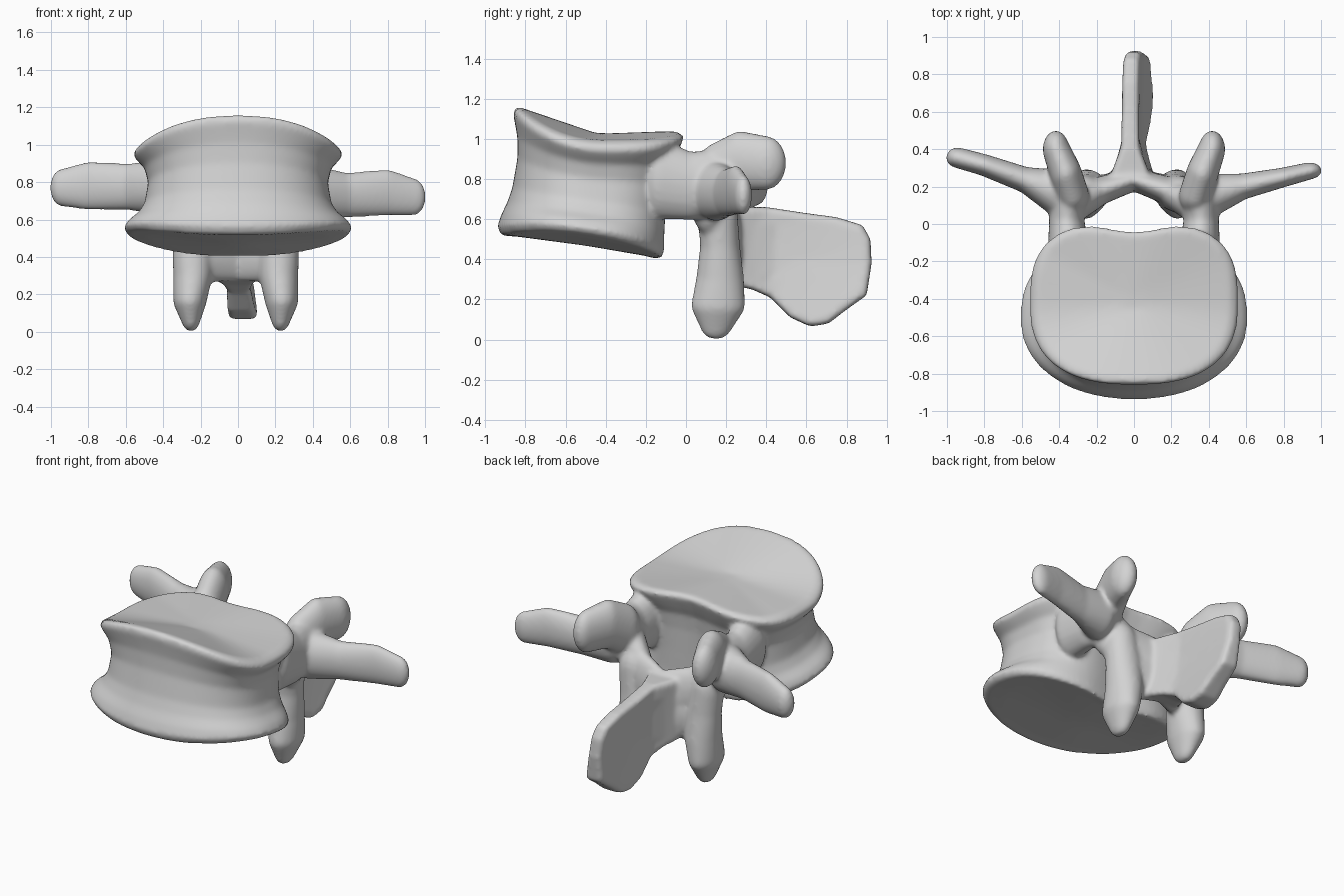
import bpy, bmesh
from math import sin, cos, pi, exp, copysign

cube = bpy.data.objects.get("Cube")
if cube:
    bpy.data.objects.remove(cube, do_unlink=True)

bone = bpy.data.materials.new("bone_grey")
bone.use_nodes = True
colour = (0.65, 0.65, 0.65, 1)
bone.diffuse_color = colour
bone.node_tree.nodes["Principled BSDF"].inputs["Base Color"].default_value = colour

parts = []


def add_part(name, bm):
    bmesh.ops.recalc_face_normals(bm, faces=bm.faces)
    mesh = bpy.data.meshes.new(name)
    bm.to_mesh(mesh)
    bm.free()
    obj = bpy.data.objects.new(name, mesh)
    bpy.context.collection.objects.link(obj)
    parts.append(obj)


# Unit ball points shared by all limbs
ball = bmesh.new()
bmesh.ops.create_icosphere(ball, subdivisions=3, radius=1)
ball_points = [v.co.copy() for v in ball.verts]
ball.free()


def limb(name, stations, side=1, shift=0):
    """Tapered limb: hulls between neighbouring ellipsoids (centre, radii)."""
    for i, pair in enumerate(zip(stations, stations[1:])):
        bm = bmesh.new()
        for x, y, z, rx, ry, rz in pair:
            for p in ball_points:
                bm.verts.new((x * side + shift + p.x * rx, y + p.y * ry, z + p.z * rz))
        bmesh.ops.convex_hull(bm, input=bm.verts[:])
        loose = [v for v in bm.verts if not v.link_faces]
        bmesh.ops.delete(bm, geom=loose, context='VERTS')
        add_part(f"{name}_{i}", bm)


def bridge(bm, a, b):
    for i in range(len(a)):
        j = (i + 1) % len(a)
        bm.faces.new((a[i], a[j], b[j], b[i]))


def power(value, exponent):
    return copysign(abs(value) ** exponent, value)


# Body: stacked rings between a sloping lower plate and a domed upper plate
def lower_plate(x, y):
    return 0.40 - 0.15 * (y + 0.13) + 0.2 * x * x


def upper_plate(x, y):
    groove = 0.025 * exp(-((x + 0.2) / 0.2) ** 2 - ((y + 0.17) / 0.07) ** 2)
    return 1.04 + 0.65 * max(0, -0.4 - y) ** 2 - 0.18 * x * x - groove


# height fraction, half width, front y, back y, inward scale
rings = [
    (0.02, 0.57, -0.90, -0.10, 0.1), (0.01, 0.57, -0.90, -0.10, 0.85),
    (0.0, 0.59, -0.92, -0.09, 1), (0.06, 0.61, -0.94, -0.08, 1),
    (0.15, 0.585, -0.92, -0.08, 1), (0.25, 0.535, -0.89, -0.075, 1),
    (0.37, 0.50, -0.865, -0.07, 1), (0.6, 0.48, -0.84, -0.06, 1),
    (0.76, 0.50, -0.84, -0.045, 1), (0.84, 0.535, -0.85, -0.02, 1),
    (0.91, 0.56, -0.86, 0.0, 1), (0.97, 0.55, -0.855, 0.015, 1),
    (1.0, 0.54, -0.845, 0.01, 0.95), (0.98, 0.53, -0.83, 0.01, 0.1),
]
bm = bmesh.new()
loops = []
segments = 96
for v, half, front, back, scale in rings:
    loop = []
    for i in range(segments):
        c, s = cos(2 * pi * i / segments), sin(2 * pi * i / segments)
        e = 0.8 - 0.15 * v if s > 0 else 0.95 - 0.17 * v
        x = half * power(c, e) * scale
        y = (front + back) / 2 + (back - front) / 2 * power(s, e) * scale
        y -= 0.055 * max(s, 0) * scale * exp(-(x / 0.2) ** 2)
        low, high = lower_plate(x, y), upper_plate(x, y)
        loop.append(bm.verts.new((x, y, low + (high - low) * v)))
    loops.append(loop)
for a, b in zip(loops, loops[1:]):
    bridge(bm, a, b)
bm.faces.new(loops[0])
bm.faces.new(loops[-1])
add_part("body", bm)

# Arch parts on both sides
for side, word in ((1, "left"), (-1, "right")):
    limb(word + "_pedicle", [
        (0.35, -0.13, 0.80, 0.11, 0.09, 0.20),
        (0.36, 0.02, 0.765, 0.095, 0.08, 0.17),
        (0.345, 0.15, 0.78, 0.10, 0.09, 0.17)], side)
    limb(word + "_upper_joint", [
        (0.33, 0.15, 0.82, 0.09, 0.10, 0.16),
        (0.365, 0.27, 0.89, 0.085, 0.10, 0.15),
        (0.418, 0.40, 0.88, 0.07, 0.10, 0.135)], side)
    limb(word + "_lamina", [
        (0.30, 0.11, 0.69, 0.08, 0.09, 0.16),
        (0.19, 0.175, 0.57, 0.08, 0.075, 0.16),
        (0, 0.24, 0.48, 0.07, 0.06, 0.20)], side)
    limb(word + "_lamina_foot", [
        (0.22, 0.17, 0.42, 0.10, 0.08, 0.16),
        (0, 0.24, 0.44, 0.06, 0.06, 0.17)], side)
    limb(word + "_lower_joint", [
        (0.25, 0.16, 0.60, 0.10, 0.10, 0.14),
        (0.23, 0.17, 0.46, 0.11, 0.10, 0.12),
        (0.23, 0.17, 0.30, 0.105, 0.12, 0.10),
        (0.245, 0.16, 0.17, 0.09, 0.135, 0.09),
        (0.24, 0.15, 0.07, 0.05, 0.08, 0.07)], side, -0.012)

# Side wings, slightly uneven
limb("left_wing", [
    (0.40, 0.15, 0.74, 0.09, 0.12, 0.15), (0.58, 0.20, 0.73, 0.06, 0.07, 0.12),
    (0.80, 0.25, 0.745, 0.06, 0.052, 0.125), (0.94, 0.285, 0.72, 0.065, 0.045, 0.10)])
limb("right_wing", [
    (-0.40, 0.16, 0.77, 0.09, 0.13, 0.15), (-0.58, 0.235, 0.775, 0.06, 0.07, 0.125),
    (-0.80, 0.315, 0.78, 0.06, 0.058, 0.13), (-0.945, 0.355, 0.77, 0.06, 0.055, 0.10)])

# Rear spine: a thin leaning plate, flared at its root
outline = [(0.24, 0.66), (0.4, 0.66), (0.6, 0.63), (0.75, 0.61), (0.88, 0.57),
           (0.92, 0.5), (0.925, 0.38), (0.9, 0.22), (0.8, 0.15), (0.71, 0.08),
           (0.62, 0.065), (0.52, 0.11), (0.42, 0.21), (0.33, 0.25), (0.24, 0.27)]
bm = bmesh.new()
sheets = []
for sign in (-1, 1):
    sheet = []
    for inset in (1, 0.93, 0.7, 0.4, 0.1):
        row = []
        for y, z in outline:
            y, z = 0.58 + (y - 0.58) * inset, 0.38 + (z - 0.38) * inset
            thick = 0.03 if inset == 1 else 0.046
            thick += 0.06 * max(0, 0.42 - y) / 0.16 + 0.03 * max(0, 0.4 - z) / 0.3
            lean = 0.14 * max(0, 0.6 - z) * min(1, y)
            row.append(bm.verts.new((lean - 0.02 + sign * thick, y, z)))
        sheet.append(row)
    for a, b in zip(sheet, sheet[1:]):
        bridge(bm, a, b)
    bm.faces.new(sheet[-1])
    sheets.append(sheet)
bridge(bm, sheets[0][0], sheets[1][0])
bmesh.ops.triangulate(bm, faces=bm.faces[:])
add_part("rear_spine", bm)

# Fuse all parts into one smooth bone
bpy.ops.object.select_all(action='DESELECT')
for obj in parts:
    obj.select_set(True)
whole = parts[0]
bpy.context.view_layer.objects.active = whole
bpy.ops.object.join()
whole.name = "spine_bone"
remesh = whole.modifiers.new("fuse", 'REMESH')
remesh.mode = 'VOXEL'
remesh.voxel_size = 0.011
soften = whole.modifiers.new("soften", 'SMOOTH')
soften.factor = 0.5
soften.iterations = 16
for modifier in ("fuse", "soften"):
    bpy.ops.object.modifier_apply(modifier=modifier)
whole.data.materials.clear()
whole.data.materials.append(bone)
bpy.ops.object.shade_smooth()
